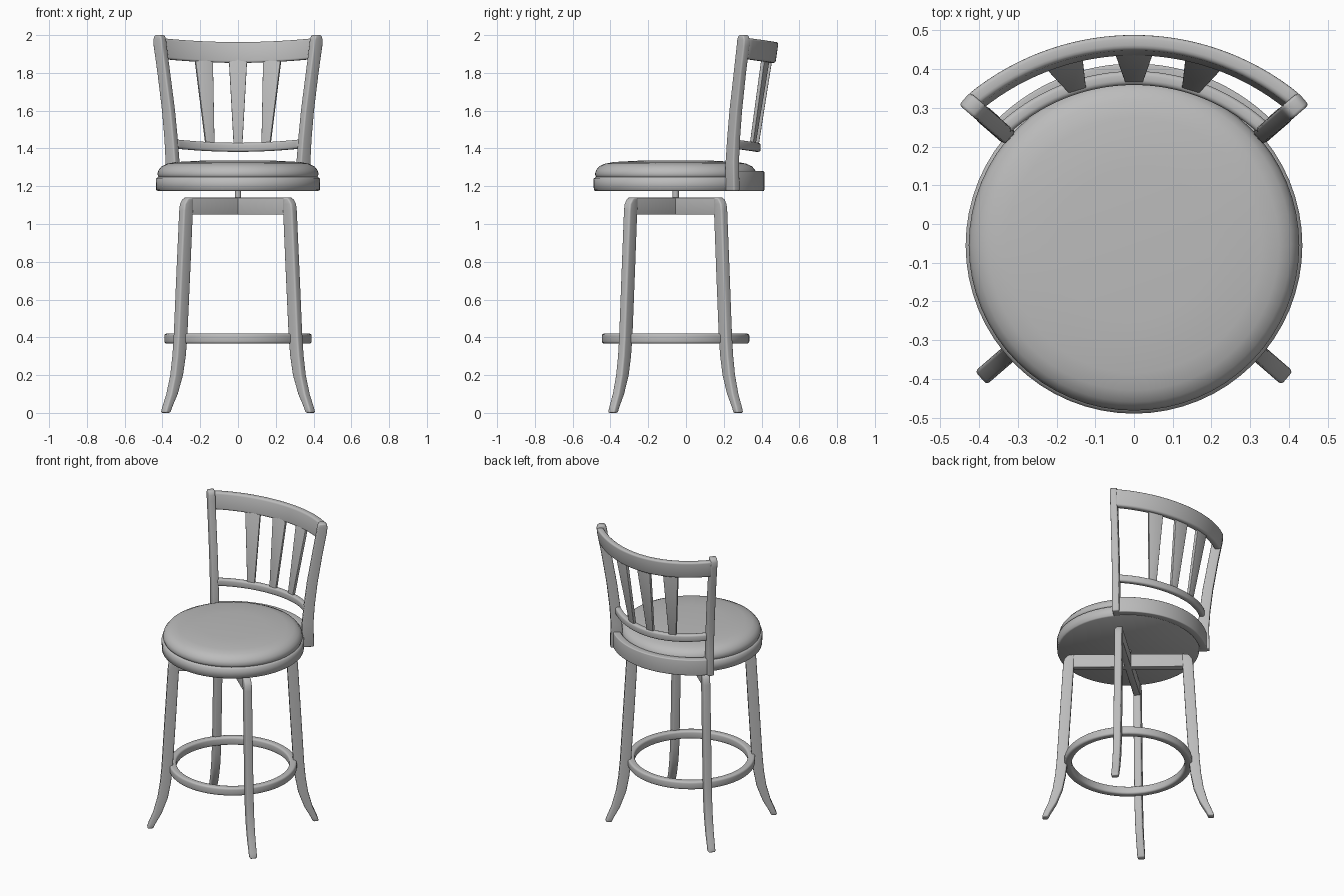
import bpy, bmesh, math
from mathutils import Vector

cube = bpy.data.objects.get("Cube")
if cube:
    bpy.data.objects.remove(cube)

grey = bpy.data.materials.new("plain grey")
grey.use_nodes = True
COLOUR = (0.5, 0.5, 0.5, 1)
grey.diffuse_color = COLOUR
grey.node_tree.nodes["Principled BSDF"].inputs["Base Color"].default_value = COLOUR

CENTRE = Vector((0, -0.055, 0))   # swivel axis
SPREAD = math.radians(40.9)       # leg and post direction away from x


def loft(name, sections, closed=False, bevel=0.0, angle=40):
    """Skin a list of equal-sized cross-sections, capping the ends if open."""
    bm = bmesh.new()
    rings = [[bm.verts.new(p) for p in s] for s in sections]
    n = len(rings[0])
    for a, b in zip(rings, rings[1:] + (rings[:1] if closed else [])):
        for i in range(n):
            j = (i + 1) % n
            bm.faces.new((a[i], a[j], b[j], b[i]))
    if not closed:
        bm.faces.new(rings[0])
        bm.faces.new(rings[-1])
    bmesh.ops.recalc_face_normals(bm, faces=bm.faces)
    mesh = bpy.data.meshes.new(name)
    bm.to_mesh(mesh)
    bm.free()
    mesh.materials.append(grey)
    obj = bpy.data.objects.new(name, mesh)
    bpy.context.collection.objects.link(obj)
    bpy.ops.object.select_all(action='DESELECT')
    obj.select_set(True)
    bpy.context.view_layer.objects.active = obj
    if bevel:
        mod = obj.modifiers.new("soft edges", 'BEVEL')
        mod.width, mod.segments = bevel, 3
        mod.limit_method, mod.angle_limit = 'ANGLE', math.radians(40)
        bpy.ops.object.modifier_apply(modifier=mod.name)
    bpy.ops.object.shade_smooth_by_angle(angle=math.radians(angle))
    return obj


def radial(name, heading, stations, width, bevel):
    """Flat-sided limb in a vertical plane through the axis: (z, inner, outer)."""
    out = Vector((math.cos(heading), math.sin(heading), 0))
    side = Vector((-out.y, out.x, 0)) * width / 2
    loft(name, [[CENTRE + out * r + side * s + Vector((0, 0, z))
                 for r, s in ((a, -1), (b, -1), (b, 1), (a, 1))]
                for z, a, b in stations], bevel=bevel)


def turned(name, profile, steps=64, angle=40):
    """Solid of revolution from (radius, z) points."""
    turn = [2 * math.pi * i / steps for i in range(steps)]
    return loft(name, [[CENTRE + Vector((r * math.cos(t), r * math.sin(t), z))
                        for t in turn] for r, z in profile], angle=angle)


def arc_point(x, half, mid_y, sag):
    """Depth and slope angle of an arc bulging backwards."""
    radius = (half ** 2 + sag ** 2) / (2 * sag)
    return mid_y - radius + math.sqrt(radius ** 2 - x ** 2), math.asin(x / radius)


def rail(name, half, mid_y, sag, low, high, thick, lean=0.0, dip=0.0, bevel=0.012):
    """Bowed back rail; lean shifts its top backwards, dip lowers the middle."""
    sections = []
    for i in range(33):
        x = half * (i / 16 - 1)
        y, turn = arc_point(x, half, mid_y, sag)
        normal = Vector((math.sin(turn), math.cos(turn), 0))
        drop = dip * (1 - (x / half) ** 2)
        sections.append([Vector((x, y, z - drop)) + normal * (s * thick / 2 + t)
                         for z, s, t in ((low, -1, -lean), (low, 1, -lean),
                                         (high, 1, lean), (high, -1, lean))])
    loft(name, sections, bevel=bevel)


# Seat: base disc, cushion and swivel pin
turned("seat_base", [(0.425, 1.175), (0.433, 1.18), (0.435, 1.24), (0.42, 1.25)], angle=60)
turned("seat_cushion", [(0.41, 1.24), (0.422, 1.25), (0.427, 1.265), (0.421, 1.285),
                        (0.405, 1.305), (0.375, 1.319), (0.33, 1.328), (0.2, 1.335),
                        (0.02, 1.336)], angle=70)
turned("swivel_pin", [(0.017, 1.1), (0.017, 1.18)], 16)

# Splayed legs, flaring out at the feet
LEG = [(0, 0.489, 0.526), (0.03, 0.476, 0.516), (0.1, 0.437, 0.487), (0.2, 0.4, 0.46),
       (0.3, 0.381, 0.445), (0.4, 0.37, 0.436), (0.75, 0.349, 0.416), (1.07, 0.331, 0.397),
       (1.105, 0.33, 0.392), (1.13, 0.329, 0.375), (1.14, 0.329, 0.358)]
HEADINGS = {"front_left": -SPREAD, "front_right": math.pi + SPREAD,
            "back_left": SPREAD, "back_right": math.pi - SPREAD}
for place, heading in HEADINGS.items():
    radial(place + "_leg", heading, LEG, 0.046, 0.009)

# Crossed bars under the seat
for place in ("back_left", "back_right"):
    radial(place + "_cross_bar", HEADINGS[place],
           [(1.05, -0.345, 0.345), (1.14, -0.345, 0.345)], 0.04, 0.004)

# Footrest ring with rounded edges
ring = []
for i in range(64):
    t = 2 * math.pi * i / 64
    out = Vector((math.cos(t), math.sin(t), 0))
    ring.append([CENTRE + out * r + Vector((0, 0, z))
                 for r, z in ((0.345, 0.367), (0.39, 0.367), (0.39, 0.42), (0.345, 0.42))])
loft("footrest_ring", ring, closed=True, bevel=0.012)

# Back posts
POST = [(1.175, 0.42, 0.497), (1.33, 0.424, 0.493), (1.45, 0.436, 0.501),
        (1.6, 0.455, 0.518), (1.8, 0.489, 0.55), (1.94, 0.513, 0.576),
        (1.975, 0.518, 0.579), (1.992, 0.524, 0.573), (2.0, 0.535, 0.562)]
for place in ("back_left", "back_right"):
    radial(place + "_post", HEADINGS[place], POST, 0.043, 0.008)

# Bowed rails of the backrest
rail("top_rail", 0.415, 0.462, 0.15, 1.875, 1.985, 0.04, lean=0.008, dip=0.022)
rail("lower_rail", 0.335, 0.377, 0.13, 1.4, 1.448, 0.036, dip=0.018)
rail("seat_back_rail", 0.345, 0.392, 0.145, 1.175, 1.28, 0.045, bevel=0.006)

# Tapered slats
for place, top_x, low_x in (("right", -0.182, -0.148), ("middle", 0, 0), ("left", 0.182, 0.148)):
    sections = []
    for x, z, width, half, mid_y, sag in ((low_x, 1.41, 0.046, 0.335, 0.374, 0.13),
                                          (top_x, 1.88, 0.098, 0.415, 0.448, 0.15)):
        y, turn = arc_point(x, half, mid_y, sag)
        along = Vector((math.cos(turn), -math.sin(turn), 0)) * width / 2
        deep = Vector((math.sin(turn), math.cos(turn), 0)) * 0.01
        sections.append([Vector((x, y, z)) + along * a + deep * d
                         for a, d in ((-1, -1), (1, -1), (1, 1), (-1, 1))])
    loft(place + "_slat", sections, bevel=0.003)
